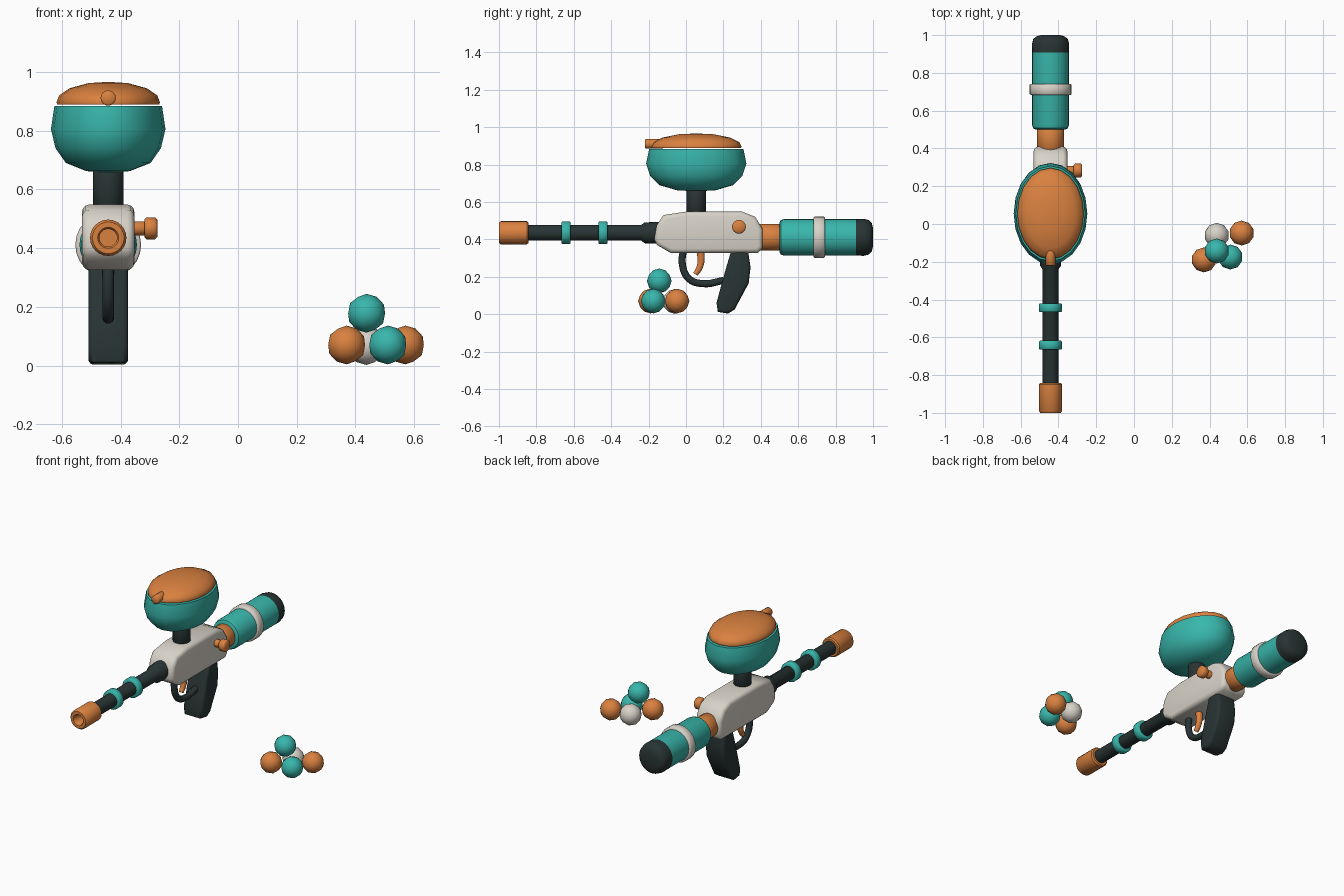
import bpy, bmesh
from math import cos, sin, pi, radians
from mathutils import Vector

cube = bpy.data.objects.get("Cube")
if cube:
    bpy.data.objects.remove(cube, do_unlink=True)


def material(name, rgb):
    m = bpy.data.materials.new(name)
    m.use_nodes = True
    m.diffuse_color = (*rgb, 1)
    m.node_tree.nodes["Principled BSDF"].inputs["Base Color"].default_value = (*rgb, 1)
    return m


TEAL = material("teal", (0.04, 0.47, 0.41))
ORANGE = material("orange", (0.70, 0.22, 0.05))
WHITE = material("warm white", (0.69, 0.65, 0.58))
DARK = material("charcoal", (0.022, 0.034, 0.034))
GUN_X = -0.442   # centre plane of the marker


def finish(name, bm, mat, angle=40):
    bmesh.ops.recalc_face_normals(bm, faces=bm.faces)
    mesh = bpy.data.meshes.new(name)
    bm.to_mesh(mesh)
    bm.free()
    mesh.materials.append(mat)
    ob = bpy.data.objects.new(name, mesh)
    bpy.context.collection.objects.link(ob)
    bpy.ops.object.select_all(action='DESELECT')
    ob.select_set(True)
    bpy.context.view_layer.objects.active = ob
    bpy.ops.object.shade_smooth_by_angle(angle=radians(angle))
    return ob


def lathe(name, profile, mat, origin, axis="Y", scale=(1, 1), sides=24, angle=40):
    """Revolve (radius, distance) pairs about an axis through origin."""
    bm = bmesh.new()
    rings = []
    for r, d in profile:
        ring = []
        for i in range(sides if r else 1):
            a = 2 * pi * i / sides
            u, v = r * scale[0] * cos(a), r * scale[1] * sin(a)
            p = {"X": (d, u, v), "Y": (u, d, v), "Z": (u, v, d)}[axis]
            ring.append(bm.verts.new(Vector(p) + Vector(origin)))
        rings.append(ring)
    for a, b in zip(rings, rings[1:]):
        for i in range(sides):
            j = (i + 1) % sides
            quad = [a[i % len(a)], a[j % len(a)], b[j % len(b)], b[i % len(b)]]
            bm.faces.new(list(dict.fromkeys(quad)))
    return finish(name, bm, mat, angle)


def rod(name, r, start, end, mat, origin, axis="Y", bevel=0.008, sides=24):
    """Closed cylinder with softened rims."""
    profile = [(0, start), (r - bevel, start), (r, start + bevel),
               (r, end - bevel), (r - bevel, end), (0, end)]
    return lathe(name, profile, mat, origin, axis, sides=sides, angle=50)


def slab(name, outline, half, bevel, mat):
    """Extrude a side outline (y, z) across x and round its edges."""
    bm = bmesh.new()
    face = bm.faces.new([bm.verts.new((GUN_X - half, y, z)) for y, z in outline])
    out = bmesh.ops.extrude_face_region(bm, geom=[face])
    moved = [v for v in out["geom"] if isinstance(v, bmesh.types.BMVert)]
    bmesh.ops.translate(bm, verts=moved, vec=(2 * half, 0, 0))
    bmesh.ops.recalc_face_normals(bm, faces=bm.faces)
    rims = [e for e in bm.edges if abs(e.verts[0].co.x - e.verts[1].co.x) < 1e-5]
    bmesh.ops.bevel(bm, geom=rims, offset=bevel, segments=3, profile=0.5,
                    affect='EDGES', clamp_overlap=True)
    return finish(name, bm, mat, 50)


def tube(name, path, radius, mat, taper=1.0):
    """Round tube along a smooth (y, z) path, turned into a mesh."""
    cu = bpy.data.curves.new(name, 'CURVE')
    cu.dimensions = '3D'
    cu.bevel_depth = radius
    cu.bevel_resolution = 3
    cu.use_fill_caps = True
    cu.resolution_u = 5
    sp = cu.splines.new('BEZIER')
    sp.bezier_points.add(len(path) - 1)
    for i, (bp, (y, z)) in enumerate(zip(sp.bezier_points, path)):
        bp.co = (GUN_X, y, z)
        bp.handle_left_type = bp.handle_right_type = 'AUTO'
        bp.radius = 1 + (taper - 1) * i / (len(path) - 1)
    ob = bpy.data.objects.new(name, cu)
    bpy.context.collection.objects.link(ob)
    cu.materials.append(mat)
    bpy.ops.object.select_all(action='DESELECT')
    ob.select_set(True)
    bpy.context.view_layer.objects.active = ob
    bpy.ops.object.convert(target='MESH')
    bpy.ops.object.shade_smooth_by_angle(angle=radians(50))


# Barrel, rings and hollow muzzle
bore = (GUN_X, 0, 0.435)
lathe("barrel", [(0, -0.9), (0.042, -0.9), (0.042, -0.24), (0.056, -0.22),
                 (0.058, -0.1), (0, -0.1)], DARK, bore)
for i, y in enumerate((-0.665, -0.467)):
    rod("barrel_ring_%d" % (i + 1), 0.061, y, y + 0.047, TEAL, bore, bevel=0.005)
lathe("muzzle", [(0, -0.92), (0.03, -0.92), (0.03, -0.992), (0.036, -1), (0.054, -1),
                 (0.062, -0.99), (0.062, -0.85), (0.055, -0.842), (0, -0.842)], ORANGE, bore)

# Receiver body
slab("body", [(-0.17, 0.40), (-0.157, 0.475), (-0.12, 0.53), (0.0, 0.548),
              (0.30, 0.548), (0.37, 0.52), (0.41, 0.455), (0.41, 0.355),
              (0.385, 0.328), (-0.08, 0.326), (-0.155, 0.37)], 0.089, 0.024, WHITE)

# Grip, trigger and guard
slab("grip", [(0.245, 0.35), (0.33, 0.35), (0.345, 0.25), (0.335, 0.165),
              (0.26, 0.025), (0.225, 0.003), (0.17, 0.012), (0.163, 0.06),
              (0.19, 0.16), (0.215, 0.25)], 0.068, 0.018, DARK)
tube("trigger_guard", [(-0.01, 0.36), (-0.02, 0.27), (0.015, 0.19),
                       (0.09, 0.163), (0.2, 0.18)], 0.02, DARK)
tube("trigger", [(0.075, 0.35), (0.08, 0.28), (0.068, 0.24), (0.05, 0.213)], 0.022, ORANGE, 0.65)

# Hopper, neck, lid and latch
hop = (GUN_X, 0.055, 0)
rod("hopper_neck", 0.052, 0.53, 0.69, DARK, hop, "Z", bevel=0.004)
lathe("hopper", [(0, 0.657), (0.38, 0.662), (0.74, 0.69), (0.92, 0.74), (1, 0.805),
                 (0.94, 0.884), (0, 0.884)], TEAL, hop, "Z", (0.195, 0.268), 20, 60)
lathe("hopper_lid", [(0, 0.889), (0.99, 0.889), (1, 0.897), (0.95, 0.92), (0.75, 0.944),
                     (0.38, 0.962), (0, 0.966)], ORANGE, hop, "Z", (0.176, 0.242), 20, 50)
rod("lid_latch", 0.026, -0.22, -0.12, ORANGE, (GUN_X, 0, 0.911), bevel=0.005, sides=16)

# Side knob
side = (0, 0.283, 0.467)
rod("knob_stem", 0.024, -0.40, -0.31, ORANGE, side, "X", bevel=0.003, sides=16)
rod("knob_head", 0.037, -0.319, -0.275, ORANGE, side, "X", bevel=0.007, sides=16)

# Air tank
tank = (GUN_X, 0, 0.411)
rod("tank_adapter", 0.072, 0.385, 0.53, ORANGE, tank)
lathe("tank", [(0, 0.5), (0.08, 0.5), (0.092, 0.507), (0.098, 0.525), (0.098, 0.93),
               (0, 0.93)], TEAL, tank)
rod("tank_band", 0.112, 0.683, 0.742, WHITE, tank, bevel=0.006)
lathe("tank_cap", [(0, 0.908), (0.098, 0.908), (0.099, 0.95), (0.092, 0.978),
                   (0.076, 0.993), (0.05, 1.0), (0, 1.0)], DARK, tank, angle=50)

# Pile of loose balls
balls = [(0.438, -0.06, 0.068, WHITE), (0.57, -0.048, 0.07, ORANGE),
         (0.37, -0.19, 0.07, ORANGE), (0.51, -0.175, 0.07, TEAL),
         (0.438, -0.143, 0.178, TEAL)]
for i, (x, y, z, mat) in enumerate(balls):
    bm = bmesh.new()
    bmesh.ops.create_icosphere(bm, subdivisions=2, radius=0.066)
    bmesh.ops.translate(bm, verts=bm.verts, vec=(x, y, z))
    finish("ball_%d" % (i + 1), bm, mat, 60)
